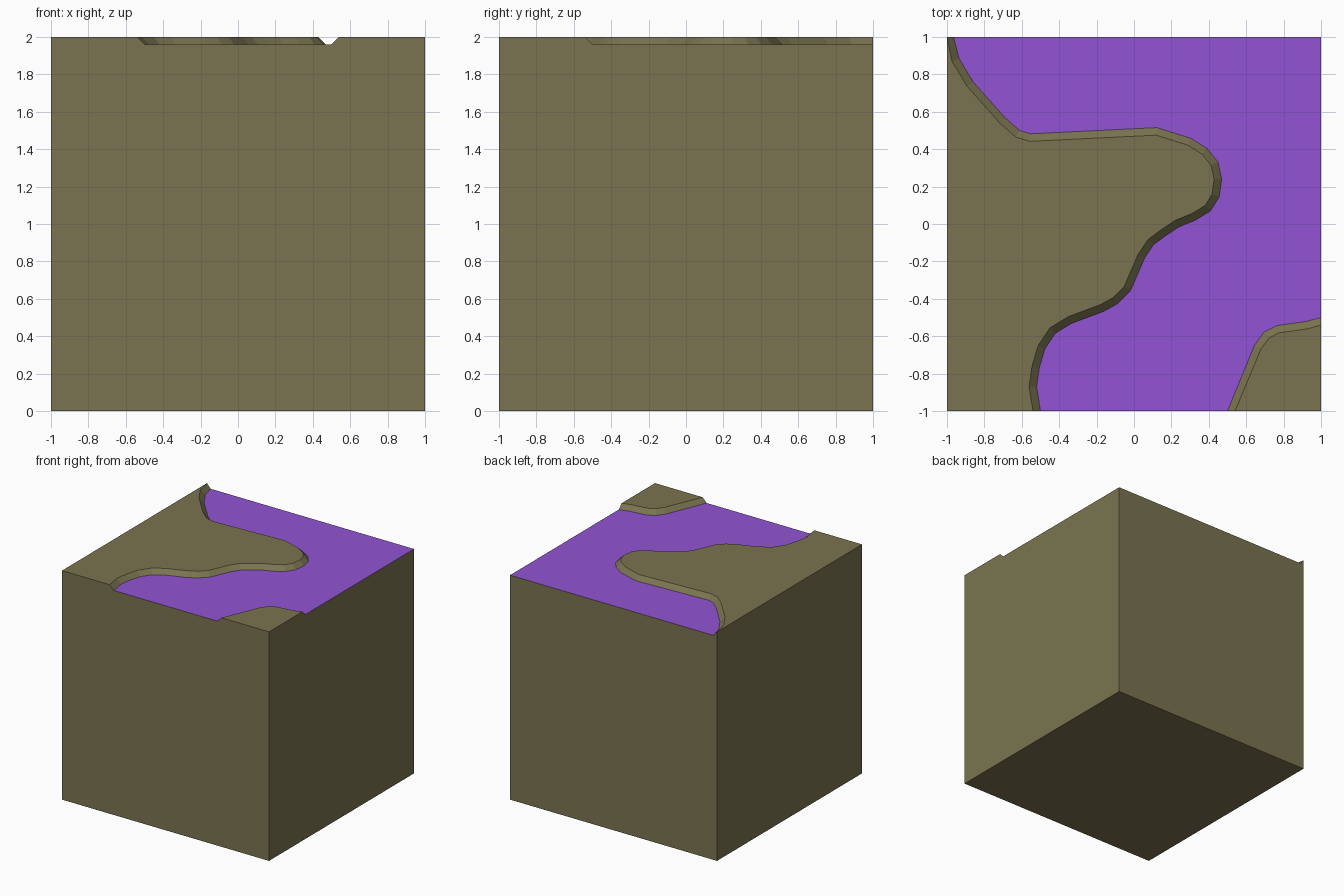
import bpy, bmesh
from mathutils import Vector

if "Cube" in bpy.data.objects:
    bpy.data.objects.remove(bpy.data.objects["Cube"])

TOP, WATER, BANK = 2.0, 1.96, 0.04


def material(name, rgb):
    m = bpy.data.materials.new(name)
    m.diffuse_color = (*rgb, 1)
    m.use_nodes = True
    m.node_tree.nodes["Principled BSDF"].inputs["Base Color"].default_value = m.diffuse_color
    return m


earth = material("olive earth", (0.195, 0.175, 0.080))
purple = material("purple liquid", (0.283, 0.087, 0.658))


def offset_left(path, start, end):
    """Shift a path to its left by the bank width, with fixed ends."""
    pts = [Vector(p) for p in path]
    out = [Vector(start)]
    for a, b, c in zip(pts, pts[1:], pts[2:]):
        d1, d2 = (b - a).normalized(), (c - b).normalized()
        n1, n2 = Vector((-d1.y, d1.x)), Vector((-d2.y, d2.x))
        out.append(b + (n1 + n2) * BANK / (1 + n1.dot(n2)))
    return out + [Vector(end)]


def at(path, z):
    return [(p[0], p[1], z) for p in path]


def build(name, polygons, mat):
    bm = bmesh.new()
    for poly in polygons:
        bm.faces.new([bm.verts.new(p) for p in poly])
    bmesh.ops.remove_doubles(bm, verts=bm.verts, dist=1e-4)
    me = bpy.data.meshes.new(name)
    bm.to_mesh(me)
    bm.free()
    me.materials.append(mat)
    ob = bpy.data.objects.new(name, me)
    bpy.context.collection.objects.link(ob)


# Upper rims of the two banks, liquid on the left of the direction of travel
main_rim = [(-1, 1), (-.973, .87), (-.893, .737), (-.717, .539), (-.631, .464),
            (-.556, .442), (.118, .475), (.289, .421), (.364, .373), (.412, .314),
            (.428, .239), (.417, .158), (.38, .099), (.31, .056), (.219, .019),
            (.139, -.035), (.075, -.083), (.021, -.164), (-.053, -.335),
            (-.112, -.394), (-.182, -.432), (-.353, -.496), (-.449, -.555),
            (-.513, -.651), (-.545, -.759), (-.561, -.871), (-.54, -1)]
corner_rim = [(.54, -1), (.679, -.668), (.722, -.609), (.775, -.582),
              (.93, -.56), (1, -.54)]
main_foot = offset_left(main_rim, (-.965, 1), (-.5, -1))
corner_foot = offset_left(corner_rim, (.5, -1), (1, -.5))

# Land tops
faces = [at([(-1, 1), (-1, -1)] + main_rim[:0:-1], TOP),
         at([(1, -1)] + corner_rim[::-1], TOP)]
# Sloping banks
for rim, foot in ((main_rim, main_foot), (corner_rim, corner_foot)):
    hi, lo = at(rim, TOP), at(foot, WATER)
    for i in range(len(hi) - 1):
        faces.append([hi[i], hi[i + 1], lo[i + 1], lo[i]])
# Block sides, notched where the channel leaves the block
faces += [
    [(x, -1, z) for x, z in ((-1, 0), (1, 0), (1, TOP), (.54, TOP), (.5, WATER),
                             (-.5, WATER), (-.54, TOP), (-1, TOP))],
    [(1, y, z) for y, z in ((-1, 0), (1, 0), (1, WATER), (-.5, WATER),
                            (-.54, TOP), (-1, TOP))],
    [(x, 1, z) for x, z in ((1, 0), (-1, 0), (-1, TOP), (-.965, WATER), (1, WATER))],
    [(-1, 1, 0), (-1, -1, 0), (-1, -1, TOP), (-1, 1, TOP)],
    [(-1, 1, 0), (1, 1, 0), (1, -1, 0), (-1, -1, 0)],
]
# Banks were wound rim to foot; the normals already face the channel
build("ground_block", faces, earth)

# Liquid surface
build("liquid_surface", [at(main_foot + corner_foot + [Vector((1, 1))], WATER)], purple)
